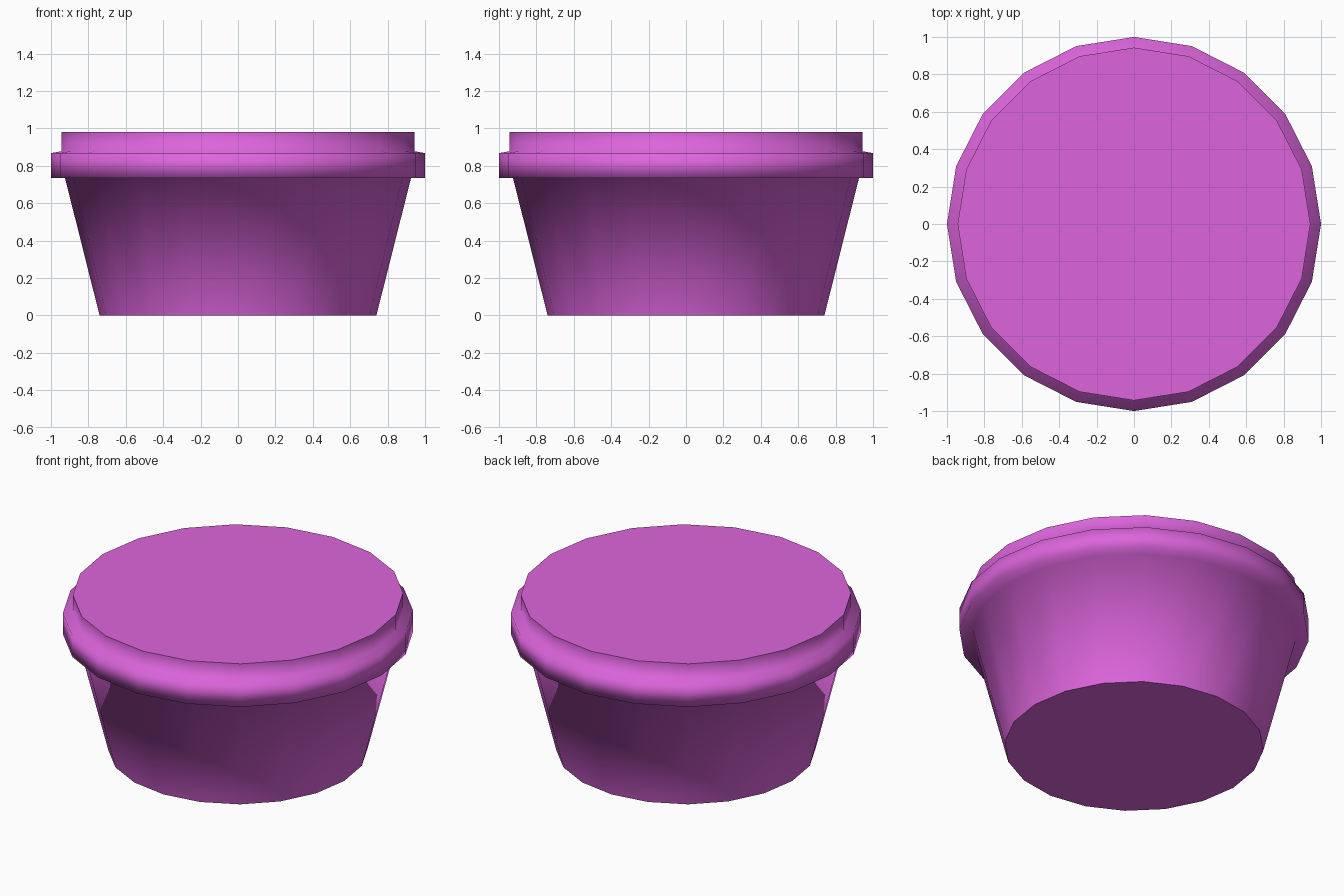
import bpy, bmesh, math

if "Cube" in bpy.data.objects:
    bpy.data.objects.remove(bpy.data.objects["Cube"])

SIDES = 20
# (radius, height) from base, up the tapered wall, around the lid rim, to the raised top
PROFILE = [(0.74, 0), (0.925, 0.735), (1.0, 0.735), (1.0, 0.868),
           (0.943, 0.878), (0.943, 0.98)]

bm = bmesh.new()

# Stacked rings of the tub and its lid
rings = [[bm.verts.new((r * math.cos(math.tau * i / SIDES),
                        r * math.sin(math.tau * i / SIDES), z))
          for i in range(SIDES)] for r, z in PROFILE]

# Smooth walls between rings
for low, high in zip(rings, rings[1:]):
    for i in range(SIDES):
        j = (i + 1) % SIDES
        bm.faces.new((low[i], low[j], high[j], high[i])).smooth = True

# Flat base and lid top
bm.faces.new(rings[0][::-1])
bm.faces.new(rings[-1])

mesh = bpy.data.meshes.new("lidded_tub")
bm.to_mesh(mesh)
bm.free()
tub = bpy.data.objects.new("lidded_tub", mesh)
bpy.context.collection.objects.link(tub)

# Purple plastic
plastic = bpy.data.materials.new("purple_plastic")
plastic.diffuse_color = (0.72, 0.13, 0.72, 1)
plastic.use_nodes = True
plastic.node_tree.nodes["Principled BSDF"].inputs["Base Color"].default_value = plastic.diffuse_color
mesh.materials.append(plastic)
